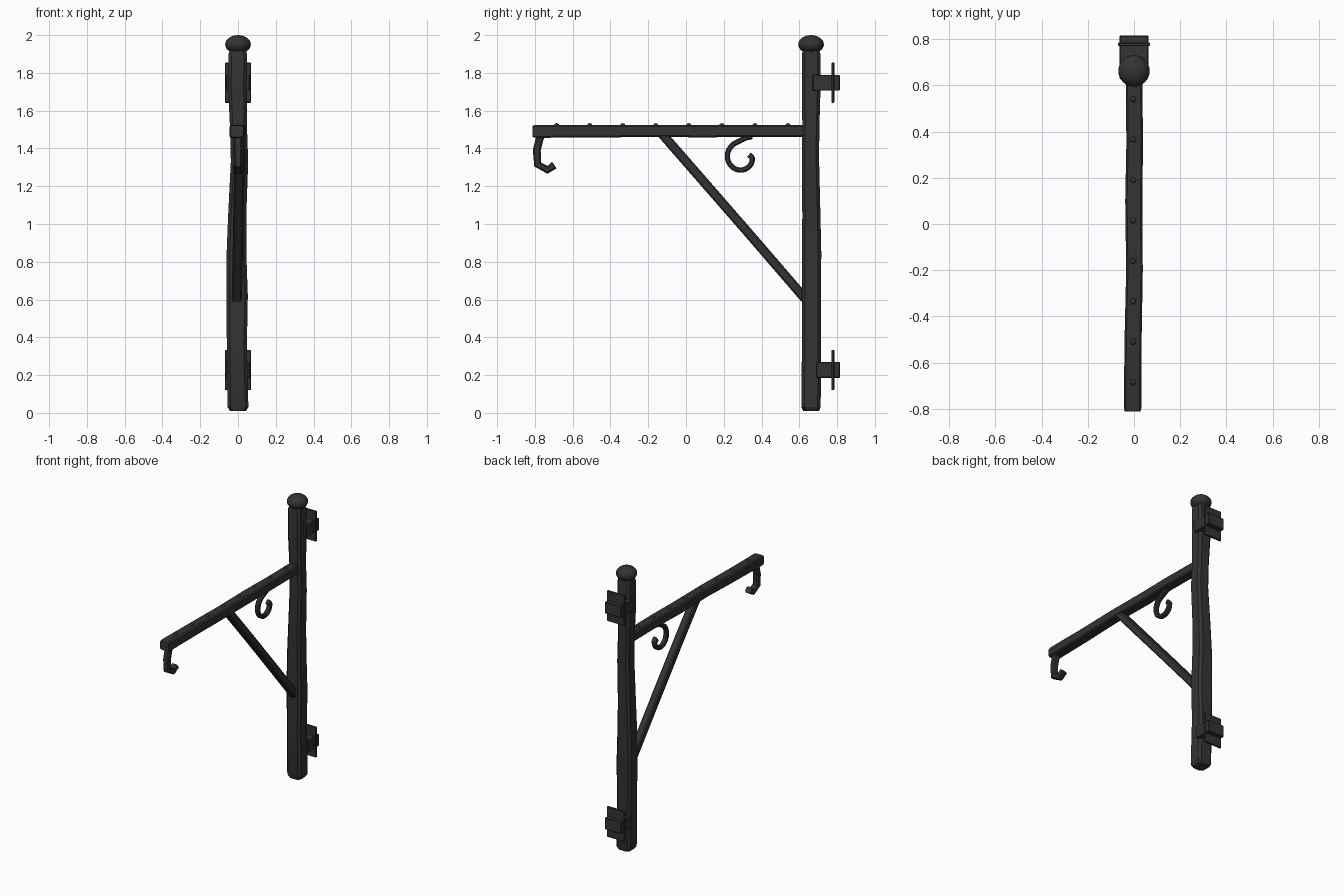
import bpy, bmesh, math
from mathutils import Vector, Matrix

if "Cube" in bpy.data.objects:
    bpy.data.objects.remove(bpy.data.objects["Cube"])

iron = bpy.data.materials.new("dark_iron")
iron.use_nodes = True
IRON = (0.033, 0.033, 0.033, 1)
iron.diffuse_color = IRON
bsdf = iron.node_tree.nodes["Principled BSDF"]
bsdf.inputs["Base Color"].default_value = IRON
bsdf.inputs["Roughness"].default_value = 0.8


def finish(name, bm, smooth=35):
    bmesh.ops.recalc_face_normals(bm, faces=bm.faces)
    mesh = bpy.data.meshes.new(name)
    bm.to_mesh(mesh)
    bm.free()
    mesh.materials.append(iron)
    obj = bpy.data.objects.new(name, mesh)
    bpy.context.collection.objects.link(obj)
    bpy.ops.object.select_all(action='DESELECT')
    obj.select_set(True)
    bpy.context.view_layer.objects.active = obj
    if smooth:
        bpy.ops.object.shade_smooth_by_angle(angle=math.radians(smooth))
    return obj


def bar_section(w, h, c):
    """Chamfered rectangle, half sizes w and h, corner cut c."""
    return [(w, -h + c), (w, h - c), (w - c, h), (-w + c, h),
            (-w, h - c), (-w, -h + c), (-w + c, -h), (w - c, -h)]


def loft(name, path, sections, smooth=30):
    """Sweep sections (across x, and across the path in the YZ plane)."""
    bm = bmesh.new()
    pts = [Vector(p) for p in path]
    rings = []
    for i, p in enumerate(pts):
        t = pts[min(i + 1, len(pts) - 1)] - pts[max(i - 1, 0)]
        t.x = 0
        side = t.normalized().cross(Vector((1, 0, 0)))
        rings.append([bm.verts.new(p + Vector((u, 0, 0)) + side * v)
                      for u, v in sections[i]])
    for a, b in zip(rings, rings[1:]):
        n = len(a)
        for k in range(n):
            bm.faces.new((a[k], a[(k + 1) % n], b[(k + 1) % n], b[k]))
    bm.faces.new(rings[0])
    bm.faces.new(rings[-1])
    return finish(name, bm, smooth)


def box(name, centre, size, bevel):
    bm = bmesh.new()
    bmesh.ops.create_cube(bm, size=1, matrix=Matrix.LocRotScale(centre, None, size))
    bmesh.ops.bevel(bm, geom=bm.edges[:], offset=bevel, segments=1, affect='EDGES')
    return finish(name, bm, 0)


def ball(name, centre, radii, segs, rings):
    bm = bmesh.new()
    bmesh.ops.create_uvsphere(bm, u_segments=segs, v_segments=rings, radius=1,
                              matrix=Matrix.LocRotScale(Vector(centre), None, Vector(radii)))
    return finish(name, bm, 60)


POST_Y = 0.662

# Hand-forged post: height, sideways drift, half width
post = [(0.01, 0, .042), (0.03, 0, .055), (0.35, -.006, .053), (0.62, -.005, .057),
        (0.85, -.008, .052), (1.05, -.004, .048), (1.33, .008, .046),
        (1.5, .003, .045), (1.72, -.003, .049), (1.9, -.002, .049), (1.93, 0, .04)]
loft("post", [(dx, POST_Y - dx * 0.4, z) for z, dx, w in post],
     [bar_section(w, min(w, .051), .016) for z, dx, w in post])
ball("post_knob", (0, POST_Y, 1.951), (.068, .068, .049), 24, 14)

# Horizontal arm, slightly wavering
arm = [(-.812, -.006, .034), (-.795, -.006, .038), (-.5, -.004, .037), (-.2, .002, .036),
       (.1, -.001, .037), (.35, .003, .036), (.64, 0, .036)]
loft("arm", [(dx, y, 1.492 + dx * 0.3) for y, dx, w in arm],
     [bar_section(w, w - .004, .008) for y, dx, w in arm])

# Rivets along the arm
for i in range(8):
    ball(f"rivet_{i + 1}", (-.003, -.685 + .175 * i, 1.521), (.014, .014, .013), 10, 6)

# Diagonal brace
brace = [(.008, -.125, 1.475), (.006, .08, 1.24), (0, .35, .93), (-.006, .63, .605)]
loft("brace", brace, [bar_section(.027, .025, .008)] * 4)

# End hook
hook = [(0, -.77, 1.47), (0, -.79, 1.39), (0, -.785, 1.315),
        (0, -.733, 1.287), (0, -.697, 1.312)]
loft("end_hook", hook, [bar_section(.022, .021, .009)] * 5)

# Curled scroll below the arm
scroll = [(0, .35, 1.463), (0, .315, 1.455)]
for i in range(19):
    a = math.radians(105 + 15 * i)
    r = .086 - .0018 * i
    scroll.append((0, .296 + r * math.cos(a), 1.352 + r * math.sin(a)))
scroll.append((0, .335, 1.347))
loft("scroll", scroll, [bar_section(.017, .014, .007)] * len(scroll), 40)

# Wall mounts: a strap block and a thin plate at each end of the post
for name, z, front in (("upper", 1.748, .67), ("lower", .227, .69)):
    box(name + "_mount_block", Vector((0, (front + .815) / 2, z)),
        Vector((.126, .815 - front, .084)), .004)
    box(name + "_wall_plate", Vector((0, .777, z)), Vector((.138, .016, .214)), .004)
